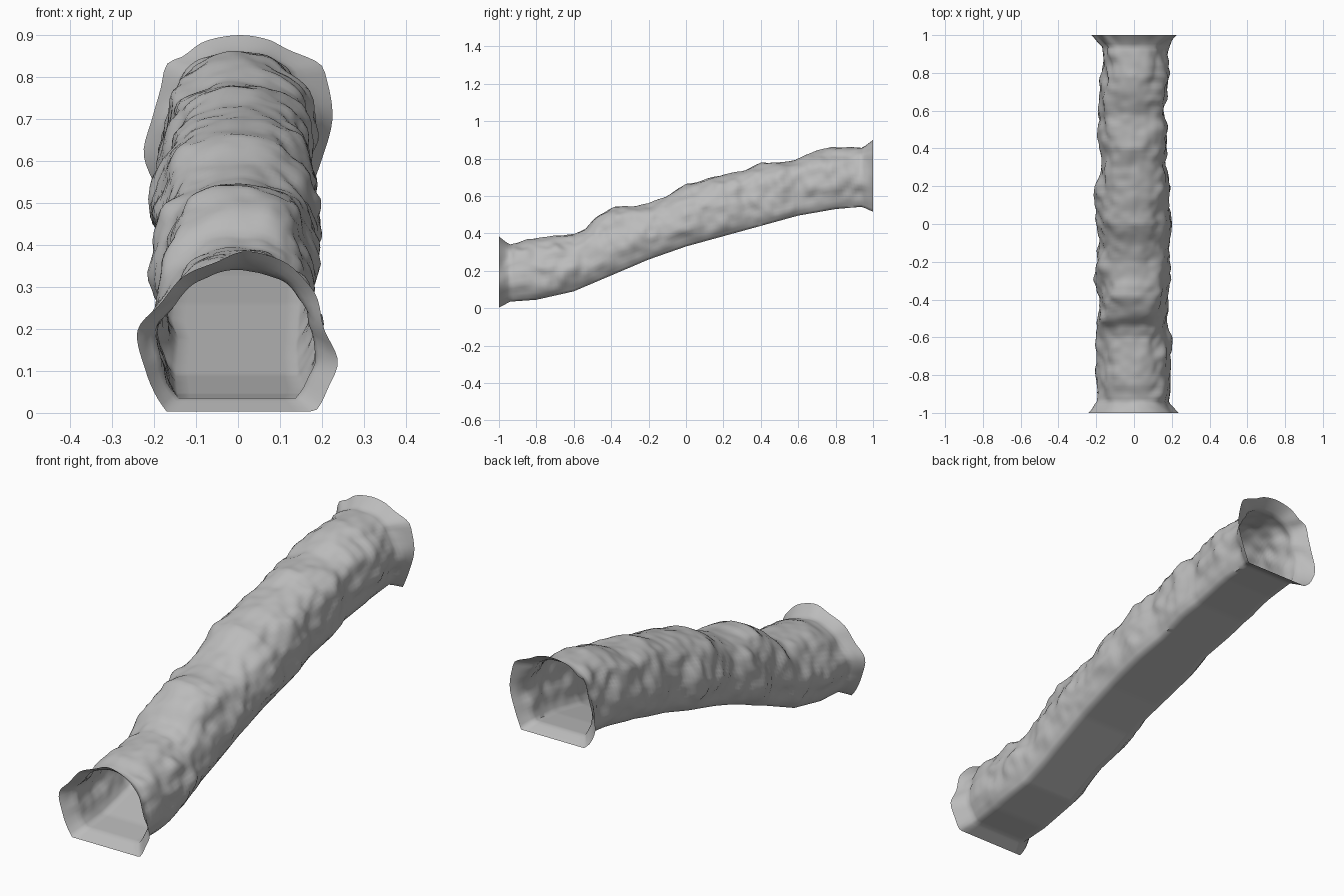
import bpy, bmesh, math
from mathutils import Vector, noise

if "Cube" in bpy.data.objects:
    bpy.data.objects.remove(bpy.data.objects["Cube"])

ROWS, ARCH, FLOOR = 130, 56, 10

# Heights of the floor and ceiling along the length: (y, z)
FLOOR_Z = [(-1, .035), (-.94, .035), (-.8, .045), (-.6, .09), (-.4, .175), (-.2, .26), (0, .33),
           (.2, .385), (.4, .44), (.6, .495), (.8, .53), (.94, .542), (1, .545)]
CEIL_Z = [(-1, .33), (-.94, .335), (-.85, .37), (-.7, .385), (-.6, .39), (-.54, .42), (-.49, .48),
          (-.38, .55), (-.3, .545), (-.2, .56), (-.1, .60), (0, .665), (.1, .69), (.2, .715),
          (.3, .73), (.4, .775), (.58, .79), (.65, .825), (.78, .865), (.88, .86), (1, .85)]
# Half widths of the left and right walls: (y, width)
LEFT_W = [(-1, .19), (-.6, .2), (-.4, .19), (-.3, .21), (-.1, .195), (0, .205), (.2, .205),
          (.35, .18), (.5, .195), (.65, .195), (.75, .18), (1, .17)]
RIGHT_W = [(-1, .18), (-.75, .2), (-.5, .18), (-.3, .19), (.2, .2), (.35, .18), (.5, .195),
           (.6, .175), (.75, .185), (1, .18)]

# Arch outlines from the left floor corner over the top to the right floor corner
BODY = [(-.74, 0), (-.9, .14), (-1, .4), (-.92, .62), (-.76, .82), (-.4, .96), (0, 1),
        (.4, .96), (.76, .82), (.92, .62), (1, .4), (.9, .14), (.74, 0)]
FRONT = [(-.17, .003), (-.195, .04), (-.22, .1), (-.24, .195), (-.185, .26), (-.13, .325), (-.05, .36),
         (.02, .385), (.11, .36), (.165, .31), (.19, .27), (.205, .2), (.238, .125), (.215, .06),
         (.19, .01), (.17, .003)]
BACK = [(-.165, .515), (-.2, .55), (-.225, .62), (-.205, .7), (-.185, .77), (-.17, .83), (-.13, .85),
        (-.08, .885), (0, .9), (.07, .89), (.12, .865), (.19, .835), (.21, .8), (.225, .7),
        (.195, .59), (.165, .515)]


def lookup(table, y):
    """Smoothly interpolated value of a table at y."""
    for (y0, a), (y1, b) in zip(table, table[1:]):
        if y <= y1:
            t = max(0, (y - y0) / (y1 - y0))
            return a + (b - a) * t
    return table[-1][1]


def resample(points, n):
    """Rounded curve through the points, cut into n equal lengths."""
    p = [Vector(q) for q in points]
    p = [2 * p[0] - p[1]] + p + [2 * p[-1] - p[-2]]
    fine = []
    for a, b, c, d in zip(p, p[1:], p[2:], p[3:]):
        for k in range(12):
            t = k / 12
            fine.append(.5 * (2 * b + (c - a) * t + (2 * a - 5 * b + 4 * c - d) * t * t
                              + (3 * b - a - 3 * c + d) * t ** 3))
    fine.append(p[-2])
    dist = [0]
    for a, b in zip(fine, fine[1:]):
        dist.append(dist[-1] + (b - a).length)
    out, j = [], 0
    for i in range(n + 1):
        s = dist[-1] * i / n
        while j < len(fine) - 2 and dist[j + 1] < s:
            j += 1
        out.append(fine[j].lerp(fine[j + 1], (s - dist[j]) / (dist[j + 1] - dist[j])))
    return out


def ring(arch):
    """Close an arch with a flat floor."""
    return arch + [arch[-1].lerp(arch[0], k / FLOOR) for k in range(1, FLOOR)]


body = resample(BODY, ARCH)
mouths = {-1: resample(FRONT, ARCH), 1: resample(BACK, ARCH)}


def section(y):
    """One cross-section: rough rock body blending into a flared mouth."""
    lo, hi = lookup(FLOOR_Z, y), lookup(CEIL_Z, y)
    arch = []
    for i, q in enumerate(body):
        side = lookup(LEFT_W if q.x < 0 else RIGHT_W, y)
        p = Vector((q.x * side, lo + q.y * (hi - lo)))
        # Rock lumps, fading out at the floor corners and along the crown
        out = Vector((q.x, q.y - .45)).normalized()
        fade = min(1, 4 * q.y) * (1 - .6 * max(0, q.y - .85) / .15)
        spot = Vector((p.x * 9, y * 9, p.y * 9))
        bump = .024 * noise.noise(spot) + .011 * noise.noise(spot * 2.3) - .004
        arch.append(p + out * bump * fade)
    w = max(0, (abs(y) - .94) / .06)
    mouth = mouths[1 if y > 0 else -1]
    return ring([a.lerp(b, w) for a, b in zip(arch, mouth)])


# Tunnel shell, open at both ends
bm = bmesh.new()
stations = [-1 + 2 * r / ROWS for r in range(ROWS + 1)]
rows = [[bm.verts.new((p.x, y, p.y)) for p in section(y)] for y in stations]
for a, b in zip(rows, rows[1:]):
    n = len(a)
    for i in range(n):
        bm.faces.new((a[i], b[i], b[(i + 1) % n], a[(i + 1) % n]))
bmesh.ops.recalc_face_normals(bm, faces=bm.faces)
mesh = bpy.data.meshes.new("tunnel_shell")
bm.to_mesh(mesh)
bm.free()
tunnel = bpy.data.objects.new("tunnel_shell", mesh)
bpy.context.collection.objects.link(tunnel)

rock = bpy.data.materials.new("rock_grey")
rock.diffuse_color = (.5, .5, .5, 1)
rock.use_nodes = True
rock.node_tree.nodes["Principled BSDF"].inputs["Base Color"].default_value = rock.diffuse_color
mesh.materials.append(rock)

bpy.context.view_layer.objects.active = tunnel
tunnel.select_set(True)
bpy.ops.object.shade_smooth_by_angle(angle=math.radians(60))
